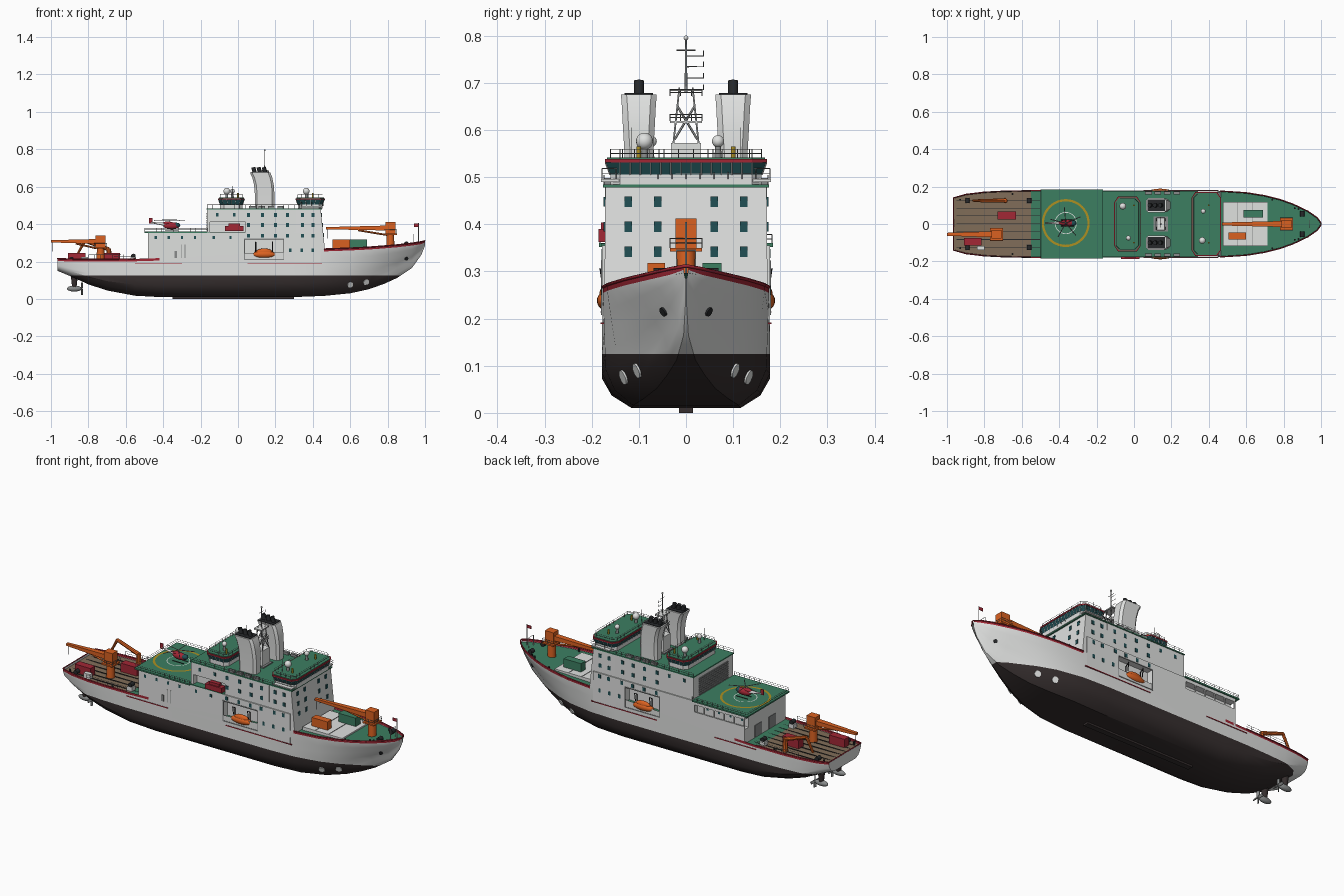
import bpy, bmesh
from math import radians, cos, sin, pi
from mathutils import Vector, Matrix
from mathutils.bvhtree import BVHTree

if "Cube" in bpy.data.objects:
    bpy.data.objects.remove(bpy.data.objects["Cube"])


def material(name, *rgb):
    m = bpy.data.materials.new(name)
    m.use_nodes = True
    m.diffuse_color = (*rgb, 1)
    m.node_tree.nodes["Principled BSDF"].inputs["Base Color"].default_value = (*rgb, 1)
    return m


WHITE = material("white paint", .74, .75, .74)
DARK = material("dark antifouling", .037, .028, .028)
GREEN = material("green deck", .045, .21, .12)
RED = material("deep red", .36, .02, .035)
ORANGE = material("orange", .7, .12, .015)
WOOD = material("wood deck", .22, .155, .1)
GLASS = material("teal glass", .015, .08, .09)
YELLOW = material("yellow", .42, .28, .015)
GREY = material("grey metal", .25, .26, .26)
BLACK = material("black metal", .02, .022, .024)


def finish(name, bm, *mats, smooth=False):
    bmesh.ops.recalc_face_normals(bm, faces=bm.faces)
    me = bpy.data.meshes.new(name)
    bm.to_mesh(me)
    bm.free()
    for m in mats:
        me.materials.append(m)
    if smooth:
        me.polygons.foreach_set("use_smooth", [True] * len(me.polygons))
        me.set_sharp_from_angle(angle=radians(32))
    ob = bpy.data.objects.new(name, me)
    bpy.context.collection.objects.link(ob)
    return ob


def loft(bm, rings, cap=True):
    vs = [[bm.verts.new(p) for p in r] for r in rings]
    n = len(vs[0])
    for a, b in zip(vs, vs[1:]):
        for i in range(n):
            bm.faces.new((a[i], a[(i + 1) % n], b[(i + 1) % n], b[i]))
    if cap:
        bm.faces.new(vs[0])
        bm.faces.new(vs[-1])


def boxes(name, mat, *dims):
    bm = bmesh.new()
    for x0, x1, y0, y1, z0, z1 in dims:
        m = Matrix.Translation(((x0 + x1) / 2, (y0 + y1) / 2, (z0 + z1) / 2))
        bmesh.ops.create_cube(bm, size=1, matrix=m @ Matrix.Diagonal((x1 - x0, y1 - y0, z1 - z0, 1)))
    return finish(name, bm, mat)


def mirrored(*dims):
    return [d for x0, x1, y0, y1, z0, z1 in dims for d in ((x0, x1, y0, y1, z0, z1), (x0, x1, -y1, -y0, z0, z1))]


def cylinders(name, mat, *specs, sides=14):
    # each spec: start, end, start radius, end radius
    bm = bmesh.new()
    for p, q, r0, r1 in specs:
        p, q = Vector(p), Vector(q)
        m = Matrix.Translation((p + q) / 2) @ (q - p).to_track_quat('Z', 'Y').to_matrix().to_4x4()
        bmesh.ops.create_cone(bm, cap_ends=True, segments=sides, radius1=r0, radius2=r1, depth=(q - p).length, matrix=m)
    return finish(name, bm, mat, smooth=sides > 4)


def balls(name, mat, *specs):
    bm = bmesh.new()
    for c, size in specs:
        m = Matrix.Translation(c) @ Matrix.Diagonal((*size, 1))
        bmesh.ops.create_uvsphere(bm, u_segments=18, v_segments=10, radius=1, matrix=m)
    return finish(name, bm, mat, smooth=True)


def tubes(name, mat, r, *paths):
    cu = bpy.data.curves.new(name, 'CURVE')
    cu.dimensions, cu.bevel_depth, cu.bevel_resolution = '3D', r, 0
    for path in paths:
        s = cu.splines.new('POLY')
        s.points.add(len(path) - 1)
        for pt, p in zip(s.points, path):
            pt.co = (*p, 1)
    cu.materials.append(mat)
    bpy.context.collection.objects.link(bpy.data.objects.new(name, cu))


def railing(name, pts, h=.024, gap=.03):
    pts = [Vector(p) for p in pts]
    up = Vector((0, 0, h))
    paths = [[p + up * k for p in pts] for k in (.5, 1)]
    for a, b in zip(pts, pts[1:]):
        n = max(1, round((b - a).length / gap))
        paths += [[a.lerp(b, i / n), a.lerp(b, i / n) + up] for i in range(n + 1)]
    tubes(name, GREY, .0009, *paths)


def rect(x0, x1, y, z):
    return [(x0, -y, z), (x1, -y, z), (x1, y, z), (x0, y, z)]


# Hull stations: x, deck half-width, chine half-width, keel half-width, keel z, sheer z
ST = [(-.965, .14, .125, .09, .15, .216), (-.9, .158, .15, .1, .123, .213), (-.8, .17, .165, .11, .078, .212),
      (-.7, .175, .172, .11, .045, .212), (-.55, .178, .178, .115, .017, .214), (-.42, .178, .178, .115, .01, .218),
      (.3, .178, .178, .115, .01, .255), (.46, .176, .17, .112, .016, .267), (.6, .167, .142, .09, .03, .272),
      (.7, .151, .108, .062, .052, .277), (.78, .131, .075, .04, .08, .283), (.85, .106, .047, .02, .112, .289),
      (.93, .068, .02, .005, .165, .298), (.98, .033, .007, .001, .235, .306), (1, .005, .003, .001, .285, .311)]


def section(x, hb, cw, kw, zb, zt):
    h = zt - zb
    half = [(kw, zb), (kw + (cw - kw) * .68, zb + .13 * h), (cw, zb + .3 * h)]
    top = zt - min(.013, .3 * h)
    for k in (.25, .5, .75, 1):
        half.append((cw + (hb - cw) * k ** .85, zb + .3 * h + (top - zb - .3 * h) * k))
    half.append((hb, zt))
    return [(x, -y, z) for y, z in reversed(half)] + [(x, 0, zb)] + [(x, y, z) for y, z in half]


bm = bmesh.new()
rings = [[bm.verts.new(p) for p in section(*s)] for s in ST]
for a, b in zip(rings, rings[1:]):
    for i in range(len(a) - 1):
        f = bm.faces.new((a[i], a[i + 1], b[i + 1], b[i]))
        x = f.calc_center_median().x
        if i in (0, len(a) - 2) and (x < -.45 or x > .45):
            f.material_index = 2
bm.faces.new(rings[0])
bmesh.ops.bisect_plane(bm, geom=bm.verts[:] + bm.edges[:] + bm.faces[:], plane_co=(0, 0, .125), plane_no=(0, 0, 1))
for f in bm.faces:
    if f.calc_center_median().z < .125:
        f.material_index = 1
bm.normal_update()
tree = BVHTree.FromBMesh(bm)
finish("hull", bm, WHITE, DARK, RED, smooth=True)
boxes("keel_bar", DARK, (-.35, .3, -.015, .015, 0, .014))

# Main decks and red bulwark caps
bm = bmesh.new()
rows = [[bm.verts.new((s[0], k * (s[1] - .001), s[5] - .014)) for k in (-1, 1)] for s in ST]
for a, b in zip(rows, rows[1:]):
    f = bm.faces.new((a[0], b[0], b[1], a[1]))
    f.material_index = int(f.calc_center_median().x > -.5)
finish("main_deck", bm, WOOD, GREEN)
sheer = {k: [(s[0], k * s[1], s[5]) for s in ST] for k in (-1, 1)}
aft_rim = list(reversed(sheer[-1][:5])) + sheer[1][:5]
bow_rim = sheer[-1][7:] + list(reversed(sheer[1][7:]))
tubes("bulwark_cap", RED, .0035, aft_rim, bow_rim)
boxes("deck_seams", BLACK, *[(-.95, -.5, y - .0015, y + .0015, .198, .2015) for y in [-.125 + .042 * i for i in range(7)]])
boxes("rubbing_strips", RED, *mirrored((.05, .45, .174, .181, .188, .192), (-.55, -.3, .174, .181, .188, .192)))


def hull_discs(name, mat, r, *xz):
    specs = []
    for x, z in xz:
        for s in (-1, 1):
            p, n, _, _ = tree.ray_cast(Vector((x, s, z)), Vector((0, -s, 0)))
            if p:
                n = n if n.y * s > 0 else -n
                specs.append((p - n * .003, p + n * .004, r, r))
    cylinders(name, mat, *specs, sides=18)


hull_discs("thruster_tunnels", WHITE, .016, (.6, .076), (.685, .09))
hull_discs("anchor_pockets", BLACK, .01, (.9, .215))

# Stern propulsion pods
for s, side in ((-1, "right"), (1, "left")):
    y = .075 * s
    balls(side + "_pod", GREY, ((-.875, y, .055), (.04, .015, .016)))
    cylinders(side + "_pod_strut", DARK, ((-.875, y, .06), (-.875, y, .15), .012, .022))
    bm = bmesh.new()
    for i in range(4):
        m = Matrix.Translation((-.835, y, .055)) @ Matrix.Rotation(i * pi / 2, 4, 'X') @ Matrix.Translation((0, 0, .018))
        m = m @ Matrix.Rotation(.5, 4, 'Z') @ Matrix.Diagonal((.004, .014, .032, 1))
        bmesh.ops.create_cube(bm, size=1, matrix=m)
    finish(side + "_propeller", bm, GREY)

# Lower house: core with side walls left open at boat bays and the port gallery
boxes("lower_house", WHITE, (-.48, .44, -.142, .142, .19, .355), (-.48, .035, -.178, -.14, .19, .355),
      (-.48, -.17, .14, .178, .19, .28), (-.48, -.17, .172, .178, .28, .296), (-.48, -.17, .14, .178, .335, .355),
      (-.17, .035, .14, .178, .19, .355),
      *mirrored((.245, .44, .14, .178, .19, .355), (.035, .245, .14, .178, .19, .212), (.035, .245, .14, .178, .32, .355)))
boxes("gallery_posts", WHITE, *[(x, x + .005, .172, .178, .28, .34) for x in [-.48 + .061 * i for i in range(6)]])
boxes("boat_bay_floor", GREEN, *mirrored((.037, .243, .142, .176, .212, .215)))
boxes("boat_bay_frame", GREY, *mirrored((.033, .247, .176, .18, .318, .323), (.033, .247, .176, .18, .208, .213),
      (.033, .037, .176, .18, .21, .32), (.243, .247, .176, .18, .21, .32)))

# Upper house with rescue boat bay on the right side and sloping front
boxes("upper_house", WHITE, (-.165, .31, -.14, .172, .355, .478), (-.165, .04, -.172, -.14, .412, .478),
      (.04, .31, -.172, -.14, .355, .478), (-.165, -.15, -.172, -.14, .355, .412))
bm = bmesh.new()
loft(bm, [rect(.3, .467, .173, .24), rect(.3, .443, .171, .478)])
finish("front_wall", bm, WHITE)
boxes("rescue_bay_floor", GREEN, (-.165, .04, -.18, -.14, .355, .359))
boxes("upper_deck", GREEN, (-.168, .45, -.176, .176, .478, .484))
boxes("hangar_shutter", GREY, *[(-.169, -.164, -.125, .125, z, z + .008) for z in [.366 + .012 * i for i in range(8)]])

# Windows and doors
wins = []
for z in (.448, .395, .338):
    wins += mirrored(*[(x - .008, x + .008, .17, .1745 if z > .36 else .1795, z - .01, z + .01)
                       for x in (.055, .13, .2, .265, .345, .4)])
wins += mirrored(*[(x - .007, x + .007, .17, .1795, .25, .27) for x in (.28, .34, .4)])
wins += mirrored(*[(x - .007, x + .007, .17, .1745, .44, .458) for x in (-.11, -.02)])
wins += [(x - .006, x + .006, -.1795, -.17, .32, .336) for x in (-.44, -.37, -.3, -.23, -.13, -.04)]
wins += [(x - .006, x + .006, .14, .1435, .305, .322) for x in (-.44, -.37, -.3, -.23)]
for z in (.448, .395, .342):
    x = .467 - .024 * (z - .24) / .238
    wins += mirrored(*[(x - .003, x + .003, y - .008, y + .008, z - .011, z + .011) for y in (.06, .122)])
boxes("house_windows", GLASS, *wins)
boxes("side_door", GREY, (-.305, -.302, -.18, -.17, .22, .29), (-.285, -.282, -.18, -.17, .22, .29), (-.34, -.325, -.18, -.17, .22, .255))
boxes("rear_doors", GREY, *mirrored((-.482, -.478, .03, .09, .205, .27)))

# Boats
for s, side in ((-1, "right"), (1, "left")):
    balls(side + "_lifeboat", ORANGE, ((.14, s * .17, .238), (.064, .019, .02)), ((.14, s * .17, .25), (.045, .014, .02)))
    tubes(side + "_davits", BLACK, .003, *[[(x, s * .16, .214), (x, s * .16, .29), (x, s * .182, .305), (x, s * .174, .26)] for x in (.095, .185)])
    boxes(side + "_life_rafts", GREY, *[(x, x + .035, s * .165 - .008, s * .165 + .008, .484, .498) for x in (.06, .11, .16, .21)])
boxes("rescue_boat", RED, (-.07, .03, -.186, -.152, .362, .39), (-.05, .01, -.18, -.158, .39, .404))


# Wheelhouses: plinth, outward-leaning glass, mullions, red rim, green roof
def wheelhouse(name, x0, x1, y, lean):
    ring = lambda k, z: [(x0 - k, -y + .02, z), (x0 - k + .02, -y - k, z), (x1 + k - .02, -y - k, z), (x1 + k, -y + .02, z),
                         (x1 + k, y - .02, z), (x1 + k - .02, y + k, z), (x0 - k + .02, y + k, z), (x0 - k, y - .02, z)]
    for part, mat, rings in (("plinth", WHITE, [ring(0, .484), ring(0, .505)]),
                             ("glazing", GLASS, [ring(0, .505), ring(lean, .531)]),
                             ("rim", RED, [ring(lean + .002, .531), ring(lean + .002, .538)]),
                             ("roof", GREEN, [ring(lean - .003, .538), ring(lean - .003, .541)])):
        bm = bmesh.new()
        loft(bm, rings)
        finish(name + "_" + part, bm, mat)
    lo, hi, bars = ring(.001, .505), ring(lean + .001, .531), []
    for i in range(8):
        a, b, c, d = (Vector(p) for p in (lo[i], lo[i - 1], hi[i], hi[i - 1]))
        n = max(1, round((a - b).length / .021))
        bars += [[a.lerp(b, j / n), c.lerp(d, j / n)] for j in range(n)]
    tubes(name + "_mullions", WHITE, .0014, *bars)
    railing(name + "_railing", [p for p in ring(0, .541)] + [ring(0, .541)[0]], .018)


wheelhouse("bridge", .32, .452, .16, .01)
wheelhouse("aft_control_room", -.095, .025, .135, .009)
boxes("bridge_wings", WHITE, (.34, .45, -.18, .18, .49, .496))
railing("wing_railing", [(.34, -.178, .496), (.45, -.178, .496), (.455, .178, .496), (.34, .178, .496)], .022)

# Radar domes and roof fittings
domes = [(-.06, .095, .018), (-.03, -.075, .013), (.365, -.088, .018), (.37, .068, .013)]
balls("radar_domes", WHITE, *[((x, y, .576), (r, r, r)) for x, y, r in domes])
cylinders("dome_pedestals", GREY, *[((x, y, .54), (x, y, .565), .008, .006) for x, y, r in domes])
cylinders("roof_lights", YELLOW, *[((x, y, .54), (x, y, .565), .005, .005) for x in (.0, .4) for y in (-.1, .1)])
tubes("whip_aerials", GREY, .001, *[[(x, y, .54), (x, y, .605)] for x in (-.03, .35) for y in (-.115, .115)])

# Twin funnels, bent aft, with exhaust pipes
for s, side in ((-1, "right"), (1, "left")):
    rings = []
    for x0, x1, w, z in ((.09, .195, .029, .484), (.09, .195, .031, .56), (.086, .191, .034, .61), (.076, .183, .036, .65), (.064, .173, .038, .675)):
        c, y = .012, .1 * s
        rings.append([(x0, y - w + c, z), (x0 + c, y - w, z), (x1 - c, y - w, z), (x1, y - w + c, z),
                      (x1, y + w - c, z), (x1 - c, y + w, z), (x0 + c, y + w, z), (x0, y + w - c, z)])
    bm = bmesh.new()
    loft(bm, rings)
    finish(side + "_funnel", bm, WHITE, smooth=True)
    boxes(side + "_funnel_cap", BLACK, (.072, .166, s * .1 - .03, s * .1 + .03, .674, .678))
    cylinders(side + "_exhausts", BLACK, *[((x, s * .1, .67), (x - .008, s * .1, .704), .011, .011) for x in (.09, .118, .146)])

# Lattice mast
X = .143
boxes("mast_base", GREY, (X - .04, X + .04, -.04, .04, .484, .49))
boxes("mast_house", WHITE, (X - .028, X + .028, -.032, .032, .49, .572))
legs = [[(X + a * .025, b * .028, .56), (X + a * .012, b * .014, .69)] for a in (-1, 1) for b in (-1, 1)]
braces = [[(X + a * .023, -.024 * b, .58), (X + a * .016, .018 * b, .65)] for a in (-1, 1) for b in (-1, 1)]
tubes("mast_legs", GREY, .0025, *legs, *braces)
boxes("mast_platforms", WHITE, (X - .022, X + .022, -.034, .034, .615, .619), (X - .022, X + .022, -.035, .035, .682, .686))
for z in (.619, .672):
    railing("platform_railing", rect(X - .022, X + .022, .034, z) + [(X - .022, -.034, z)], .014, .02)
cylinders("mast_pole", GREY, ((X, 0, .68), (X, 0, .796), .003, .002))
tubes("mast_yards", GREY, .0012, [(X, -.02, .769), (X, .02, .769)], *[[(X, 0, z), (X, .037, z), (X, .037, z + .011)] for z in (.685, .71, .734, .757)])
balls("mast_light", WHITE, ((X, 0, .795), (.005, .005, .005)))

# Helicopter deck, landing circle and helicopter
boxes("helicopter_deck", GREEN, (-.5, -.165, -.184, .184, .352, .36))
railing("helicopter_deck_railing", [(-.165, -.182, .36), (-.498, -.182, .36), (-.498, .182, .36), (-.165, .182, .36)], .018)
for name, mat, r0, r1 in (("landing_circle", YELLOW, .116, .128), ("inner_circle", WHITE, .055, .059)):
    bm = bmesh.new()
    vs = [[bm.verts.new((-.365 + r * cos(a * pi / 24), .005 + r * sin(a * pi / 24), .362)) for a in range(48)] for r in (r0, r1)]
    for i in range(48):
        j = (i + 1) % 48
        bm.faces.new((vs[0][i], vs[1][i], vs[1][j], vs[0][j]))
    finish(name, bm, mat)
balls("helicopter_body", RED, ((-.355, .005, .391), (.045, .018, .019)), ((-.375, .005, .404), (.03, .011, .01)))
balls("helicopter_canopy", GLASS, ((-.328, .005, .394), (.02, .0155, .0135)))
cylinders("helicopter_tail", WHITE, ((-.385, .005, .398), (-.465, .005, .408), .009, .003))
boxes("helicopter_fin", RED, (-.475, -.458, .003, .007, .402, .432))
tubes("helicopter_rotor", GREY, .0022, [(-.365, .005, .4), (-.365, .005, .422)],
      *[[(-.365, .005, .422), (-.365 + .085 * cos(a), .005 + .085 * sin(a), .42)] for a in (.4, 1.66, 2.9, 4.2, 5.4)])
tubes("helicopter_skids", BLACK, .002, *[[(-.39, .005 + s * .016, .364), (-.32, .005 + s * .016, .364)] for s in (-1, 1)])


# Deck cranes: pedestal, cab, tapering boom, lattice tie
def crane(name, x, y, z0, z1, tip, tip_z):
    cylinders(name + "_pedestal", ORANGE, ((x, y, z0), (x, y, z1 - .06), .022, .02))
    boxes(name + "_cab", ORANGE, (x - .026, x + .026, y - .022, y + .022, z1 - .065, z1),
          (x - .034, x + .034, y - .034, y + .034, z1 - .07, z1 - .062))
    bm = bmesh.new()
    loft(bm, [[(px, y + a * w, pz + b) for a, b in ((-1, -h), (1, -h), (1, h), (-1, h))]
              for px, pz, w, h in ((x - .02, z1 - .033, .016, .013), (tip, tip_z, .008, .006))])
    finish(name + "_boom", bm, ORANGE)
    mid = (x + tip) / 2
    tubes(name + "_ram", ORANGE, .005, [(x - .02, y, z1 - .07), (mid, y, (z1 + tip_z) / 2 - .028)])
    railing(name + "_walkway", [(x - .034, y - .034, z1 - .062), (x + .034, y - .034, z1 - .062), (x + .034, y + .034, z1 - .062), (x - .034, y + .034, z1 - .062)], .02)
    tubes(name + "_hook", BLACK, .0015, [(tip + .008, y, tip_z), (tip + .008, y, tip_z - .055)])


crane("bow_crane", .815, 0, .26, .412, .47, .378)
crane("stern_crane", -.735, -.055, .19, .34, -1.0, .308)
cylinders("knuckle_crane", ORANGE, ((-.69, .125, .19), (-.69, .125, .27), .014, .012), ((-.69, .125, .265), (-.82, .125, .31), .011, .009),
          ((-.82, .125, .31), (-.86, .125, .235), .008, .006), sides=8)

# Cargo, hatch and deck gear
boxes("cargo_hatch", WHITE, (.475, .715, -.118, .118, .25, .272))
boxes("hatch_seams", GREY, *[(x, x + .003, -.116, .116, .27, .274) for x in (.55, .63)])
boxes("orange_container", ORANGE, (.505, .6, -.082, -.045, .272, .318))
boxes("green_container", GREEN, (.585, .69, .035, .075, .272, .318))
boxes("red_containers", RED, (-.73, -.632, .025, .066, .198, .245), (-.91, -.815, -.115, -.075, .198, .245))
boxes("deck_lockers", WHITE, *mirrored((-.575, -.545, .11, .14, .198, .222)), (-.84, -.8, -.14, -.118, .198, .225))
cylinders("winches", BLACK, *[((x, s * y - .014, z), (x, s * y + .014, z), .012, .012)
          for x, y, z in ((.9, .055, .295), (-.56, .125, .23), (-.89, .125, .213)) for s in (-1, 1)])
cylinders("bollards", BLACK, *[((x, s * y, z), (x, s * y, z + .018), .005, .005)
          for x, y, z in ((.86, .085, .274), (.88, .08, .275), (.74, .13, .264), (-.65, .16, .198), (-.93, .13, .2)) for s in (-1, 1)])
railing("stern_railing_right", sheer[-1][2:5])
railing("stern_railing_left", sheer[1][2:5])
tubes("jackstaff", WHITE, .0018, [(.965, 0, .29), (.965, 0, .405)], [(.94, -.02, .29), (.94, -.02, .345), (.94, .02, .345), (.94, .02, .29)])
boxes("bow_flag", RED, (.94, .965, -.001, .001, .385, .402))
railing("upper_deck_railing_right", [(-.165, -.174, .484), (.33, -.174, .484)], .02)
railing("upper_deck_railing_left", [(-.165, .174, .484), (.33, .174, .484)], .02)
